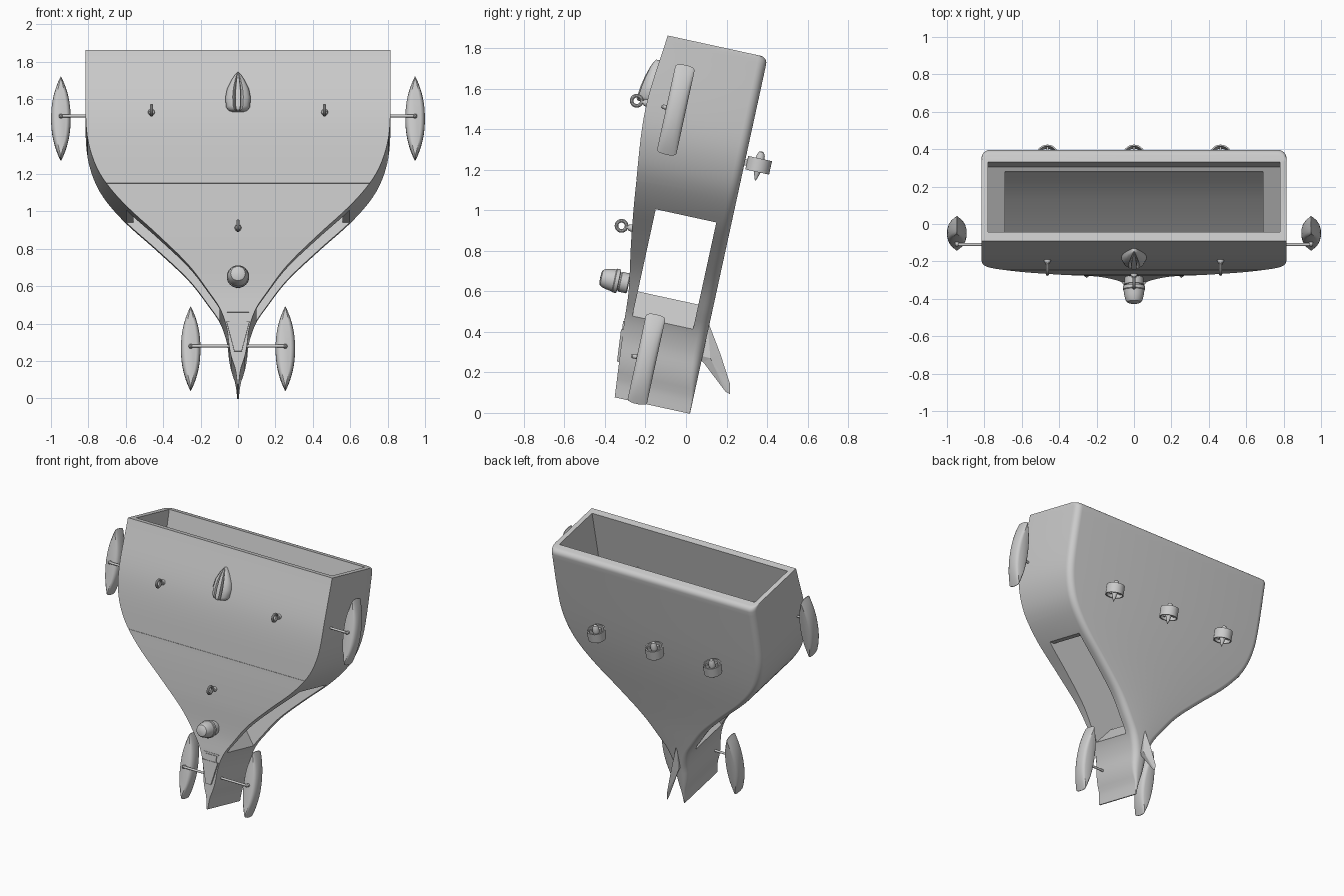
import bpy, math
from math import sin, cos, pi
from mathutils import Matrix, Vector

if "Cube" in bpy.data.objects:
    bpy.data.objects.remove(bpy.data.objects["Cube"])

# Everything is built upright as (x, depth u, height w), then leaned back
LEAN = Matrix.Rotation(math.radians(-12.3), 4, 'X')
UNLEAN = LEAN.inverted()

def loc(x, y, z):
    return UNLEAN @ Vector((x, y, z))

def smooth(ob, angle=30):
    bpy.ops.object.select_all(action='DESELECT')
    ob.select_set(True)
    bpy.context.view_layer.objects.active = ob
    bpy.ops.object.shade_smooth_by_angle(angle=math.radians(angle))

def make(name, verts, faces, angle=30):
    me = bpy.data.meshes.new(name)
    me.from_pydata([LEAN @ Vector(v) for v in verts], [], faces)
    ob = bpy.data.objects.new(name, me)
    bpy.context.collection.objects.link(ob)
    bpy.ops.object.select_all(action='DESELECT')
    ob.select_set(True)
    bpy.context.view_layer.objects.active = ob
    bpy.ops.object.mode_set(mode='EDIT')
    bpy.ops.mesh.select_all(action='SELECT')
    bpy.ops.mesh.normals_make_consistent(inside=False)
    bpy.ops.object.mode_set(mode='OBJECT')
    if angle:
        smooth(ob, angle)
    return ob

def loft(name, rings, angle=30, closed=False):
    n, m = len(rings[0]), len(rings)
    verts = [v for r in rings for v in r]
    faces = []
    for i in range(m if closed else m - 1):
        k = (i + 1) % m
        for j in range(n):
            l = (j + 1) % n
            faces.append((i*n + j, i*n + l, k*n + l, k*n + j))
    if not closed:
        faces += [tuple(range(n)), tuple(range((m - 1)*n, m*n))]
    return make(name, verts, faces, angle)

def lathe(name, p, axis, profile, n=24, closed=False):
    q = Vector((0, 0, 1)).rotation_difference(Vector(axis))
    rings = [[Vector(p) + q @ Vector((r*cos(2*pi*k/n), r*sin(2*pi*k/n), h))
              for k in range(n)] for r, h in profile]
    return loft(name, rings, 35, closed)

def rod(name, a, b, r):
    d = Vector(b) - Vector(a)
    return lathe(name, a, d, [(r, 0), (r, d.length)], 12)

def prism(name, outline, u0, u1):
    return loft(name, [[(x, u, w) for x, w in outline] for u in (u0, u1)], 0)

def side_prism(name, outline, x):
    # outline in (u, w), spanning -x to x
    return loft(name, [[(s, u, w) for u, w in outline] for s in (-x, x)], 0)

def box(name, x0, x1, u0, u1, w0, w1):
    return prism(name, [(x0, w0), (x1, w0), (x1, w1), (x0, w1)], u0, u1)

def curve(points, t):
    # smooth interpolation through (t, value) points
    i = max(k for k in range(len(points) - 1) if points[k][0] <= t or k == 0)
    (a, p), (b, q) = points[i], points[i + 1]
    def slope(k):
        lo, hi = points[max(k - 1, 0)], points[min(k + 1, len(points) - 1)]
        return (hi[1] - lo[1]) / (hi[0] - lo[0])
    s, d = (t - a)/(b - a), b - a
    return ((2*s**3 - 3*s*s + 1)*p + (s**3 - 2*s*s + s)*d*slope(i)
            + (3*s*s - 2*s**3)*q + (s**3 - s*s)*d*slope(i + 1))

# Hull: half width and front depth against height
WIDTH = [(0, .004), (.08, .014), (.14, .034), (.2, .047), (.3, .06), (.405, .096),
         (.487, .15), (.635, .262), (.8, .432), (.95, .597), (1.07, .703), (1.17, .762),
         (1.3, .802), (1.45, .815), (1.8, .815)]
FRONT = [(0, -.36), (.37, -.393), (.53, -.405), (.77, -.445), (1.02, -.478),
         (1.42, -.515), (1.8, -.485)]
T = .035  # rounding of the top back edge
levels = [(1.765*k/58, .02) for k in range(59)]
levels += [(1.765 + T*sin(a), .02 - T + T*cos(a)) for a in [pi/2*j/5 for j in range(1, 6)]]
rings = []
for w, back in levels:
    h, f = curve(WIDTH, w), curve(FRONT, w)
    r = min(.045, h*.8)
    half = [(h, f)] + [(h - r + r*cos(a), back - r + r*sin(a))
                       for a in [pi/2*j/6 for j in range(7)]]
    rings.append([(x, u, w) for x, u in half] + [(-x, u, w) for x, u in reversed(half)])
hull = loft("hull", rings)

# Hollows: sloping inner deck, deeper middle trough, side windows, front seam
cutters = [
    side_prism("cut_deck", [(-.437, 1.9), (-.437, 1.38), (-.054, 1.68), (-.054, 1.9)], .78),
    side_prism("cut_trough", [(-.437, 1.75), (-.437, 1.12), (-.173, 1.42), (-.075, 1.64), (-.075, 1.75)], .69),
    prism("cut_window", [(-1, .95), (-1, .41), (-.1, .41), (0, .535), (.1, .41), (1, .41), (1, .95),
                         (.56, .95), (.65, 1.09), (-.65, 1.09), (-.56, .95)], -.36, -.054),
    box("cut_seam", -1, 1, -.6, -.479, 1.069, 1.072)]
for c in cutters:
    mod = hull.modifiers.new("cut", 'BOOLEAN')
    mod.object, mod.operation, mod.solver = c, 'DIFFERENCE', 'EXACT'
    bpy.context.view_layer.objects.active = hull
    bpy.ops.object.modifier_apply(modifier=mod.name)
    bpy.data.objects.remove(c)
smooth(hull)

# Side floats on struts
def side_float(name, x, y, z, sy, x_in):
    c = loc(x, y, z)
    ts = [-1 + 2*k/16 for k in range(17)]
    side = [(.05*(1 - abs(t)**2.2) + .002, .226*t) for t in ts]
    outline = side + [(-a, b) for a, b in reversed(side)]
    layers = [(-.049, .55, .93), (-.044, .76, .965), (-.034, .9, .985), (-.015, 1, 1),
              (.015, 1, 1), (.034, .9, .985), (.044, .76, .965), (.049, .55, .93)]
    loft(name, [[(c.x + a*sx, c.y + u, c.z + b*sz) for a, b in outline] for u, sx, sz in layers], 32)
    end = loc(x, sy, z + .015)
    rod(name + "_strut", (x_in, end.y, end.z), end, .008)
    lathe(name + "_strut_end", end, (0, 1, 0), [(.004, -.012), (.011, -.004), (.011, .03)], 12)

for s, label in ((-1, "left"), (1, "right")):
    side_float(label + "_upper_float", .947*s, -.05, 1.495, -.11, .78*s)
    side_float(label + "_lower_float", .253*s, -.195, .265, -.26, .03*s)

# Mooring rings on the front
def mooring_ring(name, x, y, z, u_end):
    c = loc(x, y, z)
    prof = [(.025 + .009*cos(2*pi*k/10), .009*sin(2*pi*k/10)) for k in range(10)]
    lathe(name, c, (1, 0, 0), prof, 24, True)
    rod(name + "_stem", (x, c.y + .025, c.z), (x, u_end, c.z), .009)
    lathe(name + "_collar", (x, c.y + .035, c.z), (0, 1, 0), [(.014, 0), (.018, .012), (.018, .03)], 16)

mooring_ring("left_mooring_ring", -.463, -.243, 1.54, -.425)
mooring_ring("right_mooring_ring", .463, -.243, 1.54, -.425)
mooring_ring("lower_mooring_ring", 0, -.318, .923, -.375)

# Ribbed scoop on the upper front
rings = []
for w, h, d in ((1.455, .03, .05), (1.462, .05, .056), (1.48, .063, .056), (1.53, .068, .05),
                (1.58, .058, .04), (1.63, .034, .025), (1.655, .018, .014), (1.672, .003, .004)):
    half = [(h, .02), (h, -.25*d), (h*.75, -.7*d), (h*.42, -.9*d), (h*.25, -.55*d), (h*.2, -d)]
    rings.append([(x, -.512 + u, w) for x, u in half] + [(-x, -.512 + u, w) for x, u in reversed(half)])
loft("scoop", rings, 50)

# Front lamp
c = loc(0, -.36, .655)
lathe("lamp", (0, c.y, c.z), (0, -1, 0),
      [(.045, -.08), (.05, -.075), (.05, -.038), (.046, -.036), (.046, -.03), (.06, -.028),
       (.06, -.01), (.056, -.006), (.052, .02), (.046, .045), (.039, .058), (.028, .063), (.001, .065)], 32)

# Rear ducted thrusters
for x, label in ((-.463, "left"), (0, "middle"), (.463, "right")):
    c = (x, .09, 1.27)
    lathe(label + "_duct", c, (0, 0, 1),
          [(.06, -.034), (.06, .034), (.052, .034), (.052, -.034)], 28, True)
    lathe(label + "_spindle", c, (0, 0, 1),
          [(.002, -.078), (.012, -.05), (.02, -.02), (.023, .02), (.02, .05), (.012, .066), (.002, .07)], 16)
    box(label + "_duct_mount", x - .006, x + .006, 0, .145, 1.255, 1.285)
    box(label + "_duct_vane", x - .055, x + .055, .086, .094, 1.255, 1.285)

# Tail fin: a wedge, thick at the middle and thin along the rim
pts = [loc(0, y, z) for y, z in ((.105, .46), (.17, .29), (.218, .14), (.217, .092), (.195, .105),
                                 (.085, .25), (.04, .29))]
rim = [(0, p.y, p.z) for p in pts]
mid = loc(0, .12, .27)
faces = []
for k in range(7):
    faces += [(k, (k + 1) % 7, 7), ((k + 1) % 7, k, 8)]
make("tail_fin", rim + [(.022, mid.y, mid.z), (-.022, mid.y, mid.z)], faces, 0)

# Tapered plate low on the front, with a small hatch and top strip
def plate(name, outline, out):
    back = [(x, curve(FRONT, w) + .03, w) for x, w in outline]
    front = [(x, curve(FRONT, w) - out, w) for x, w in outline]
    return loft(name, [back, front], 0)

plate("front_plate", [(-.02, .175), (.02, .175), (.062, .335), (-.062, .335)], .011)
plate("front_hatch", [(-.045, .335), (.045, .335), (.045, .378), (-.045, .378)], .006)
plate("front_strip", [(-.06, .385), (.06, .385), (.06, .39), (-.06, .39)], .004)
